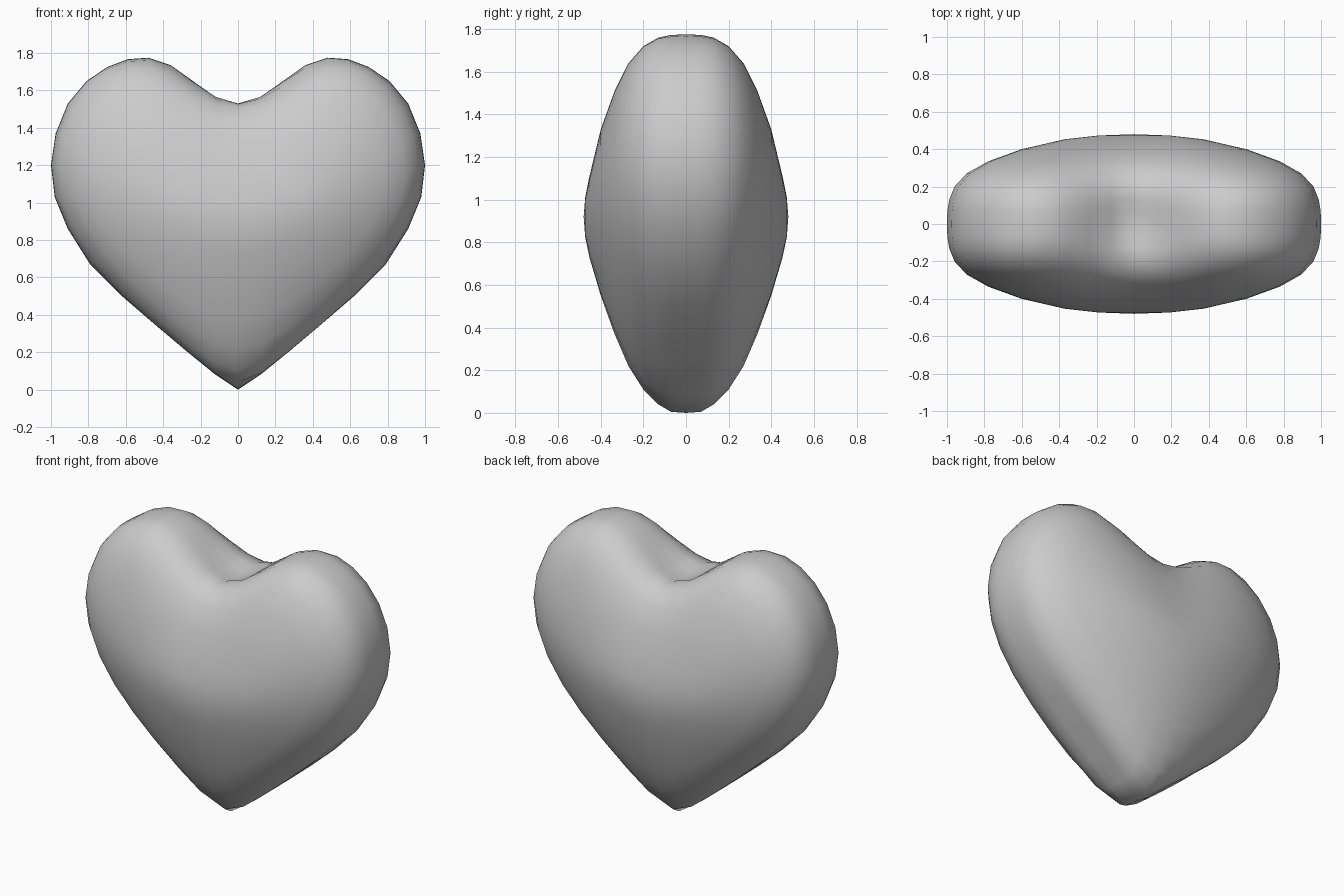
import bpy, bmesh

if "Cube" in bpy.data.objects:
    bpy.data.objects.remove(bpy.data.objects["Cube"])

# Right half of the heart outline (x, z), bottom tip to top notch
half = [(0, 0), (0.12, 0.08), (0.28, 0.21), (0.44, 0.345), (0.62, 0.5), (0.79, 0.67),
        (0.91, 0.86), (0.98, 1.03), (1.0, 1.2), (0.975, 1.37), (0.91, 1.53), (0.81, 1.65),
        (0.70, 1.725), (0.59, 1.767), (0.48, 1.775), (0.36, 1.735), (0.24, 1.65),
        (0.12, 1.56), (0, 1.505)]
outline = half + [(-x, z) for x, z in reversed(half[1:-1])]

# Rings from rim to face: depth, half width, bottom, top, rounding steps
rings = [(0.0, 1.0, 0.0, 1.775, 0), (0.07, 0.998, 0.005, 1.773, 0),
         (0.13, 0.988, 0.04, 1.76, 1), (0.20, 0.96, 0.11, 1.72, 2),
         (0.27, 0.895, 0.22, 1.64, 4), (0.335, 0.78, 0.37, 1.51, 7),
         (0.40, 0.60, 0.55, 1.33, 12), (0.453, 0.37, 0.73, 1.11, 22),
         (0.473, 0.19, 0.825, 1.01, 32)]


def rounded(pts, steps):
    n = len(pts)
    for _ in range(steps):
        pts = [tuple(0.5 * pts[i][k] + 0.25 * (pts[i - 1][k] + pts[(i + 1) % n][k])
                     for k in (0, 1)) for i in range(n)]
    return pts


def fitted(w, z0, z1, steps):
    pts = rounded(outline, steps)
    xm = max(p[0] for p in pts)
    lo, hi = min(p[1] for p in pts), max(p[1] for p in pts)
    return [(x / xm * w, z0 + (z - lo) / (hi - lo) * (z1 - z0)) for x, z in pts]


# Heart: bridge the rings front to back and close with a fan on each face
bm = bmesh.new()
layers = [(-y, *r) for y, *r in reversed(rings)] + rings[1:]
loops = [[bm.verts.new((x, y, z)) for x, z in fitted(*r)] for y, *r in layers]
n = len(outline)
for a, b in zip(loops, loops[1:]):
    for i in range(n):
        j = (i + 1) % n
        bm.faces.new((a[i], a[j], b[j], b[i]))
for loop, y in ((loops[0], -0.48), (loops[-1], 0.48)):
    tip = bm.verts.new((0, y, 0.92))
    for i in range(n):
        bm.faces.new((loop[i], loop[(i + 1) % n], tip))
bmesh.ops.recalc_face_normals(bm, faces=bm.faces)
for f in bm.faces:
    f.smooth = True
mesh = bpy.data.meshes.new("heart")
bm.to_mesh(mesh)
bm.free()
heart = bpy.data.objects.new("heart", mesh)
bpy.context.collection.objects.link(heart)
